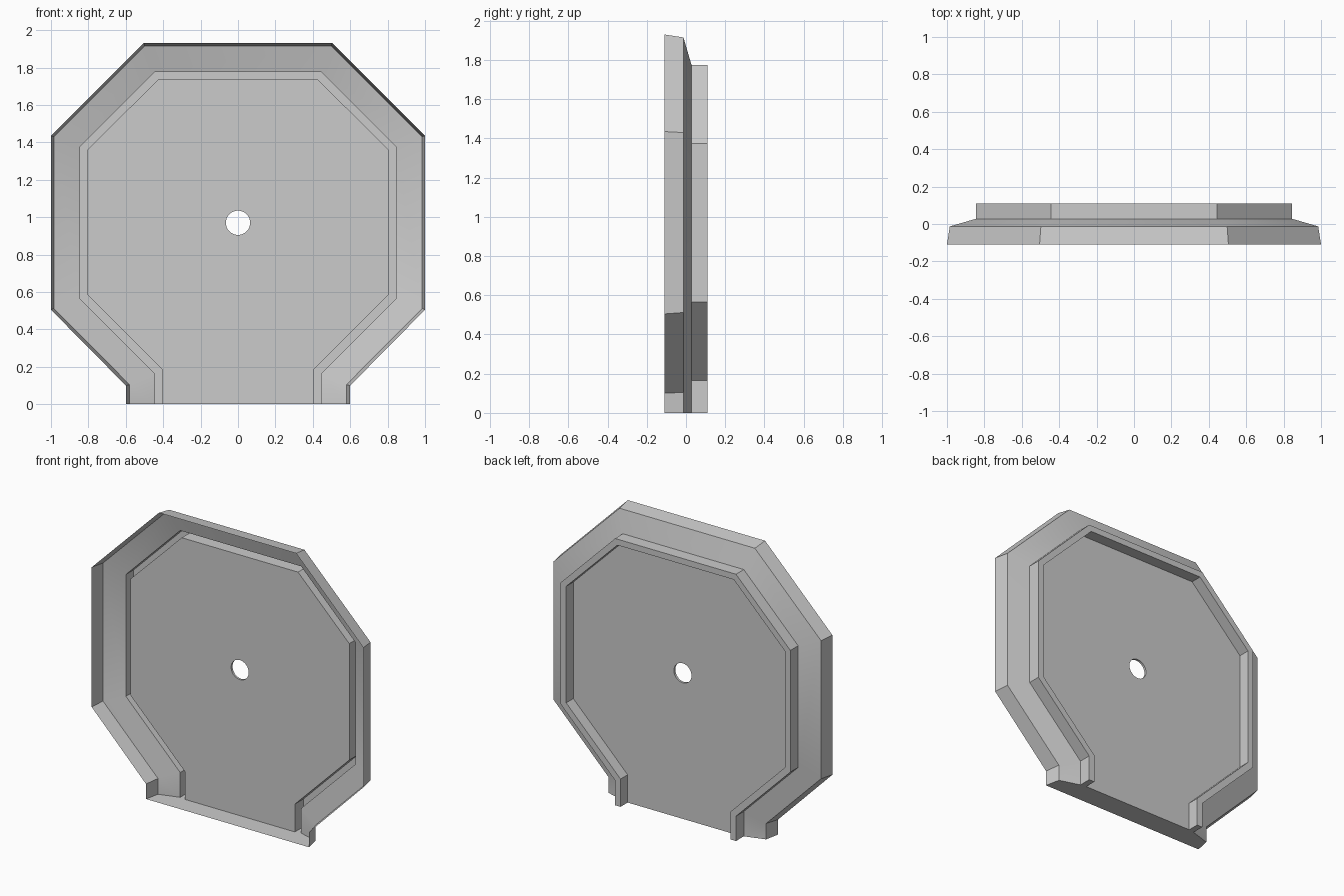
import bpy, bmesh, math
from mathutils import Vector

if "Cube" in bpy.data.objects:
    bpy.data.objects.remove(bpy.data.objects["Cube"], do_unlink=True)

grey = bpy.data.materials.new("plain_grey")
grey.use_nodes = True
grey.diffuse_color = (0.6, 0.6, 0.6, 1)
grey.node_tree.nodes["Principled BSDF"].inputs["Base Color"].default_value = (0.6, 0.6, 0.6, 1)


def outline(foot, knee, side, low, high, shoulder, top):
    """Open octagon from the left foot over the top to the right foot, as (x, z)."""
    half = [(foot, 0), (foot, knee), (side, low), (side, high), (shoulder, top)]
    return half + [(-x, z) for x, z in reversed(half)]


def finish(name, bm):
    bmesh.ops.recalc_face_normals(bm, faces=bm.faces)
    mesh = bpy.data.meshes.new(name)
    bm.to_mesh(mesh)
    bm.free()
    mesh.materials.append(grey)
    ob = bpy.data.objects.new(name, mesh)
    bpy.context.collection.objects.link(ob)
    bpy.ops.object.select_all(action='DESELECT')
    ob.select_set(True)
    bpy.context.view_layer.objects.active = ob
    bpy.ops.object.shade_smooth_by_angle(angle=math.radians(30))
    return ob


rim_front = outline(0.6, 0.1, 1.0, 0.505, 1.435, 0.505, 1.93)
rim_back = outline(0.58, 0.105, 0.985, 0.512, 1.43, 0.498, 1.915)
ridge_outer = outline(0.445, 0.165, 0.845, 0.565, 1.375, 0.445, 1.775)
ridge_inner = outline(0.405, 0.185, 0.805, 0.585, 1.36, 0.428, 1.735)
plate_front, plate_back = 0.02, 0.035

# Thin folded shell: rim, sloping flange and hollow back ridge
bm = bmesh.new()
sections = [(rim_front, -0.11), (rim_back, -0.013), (ridge_outer, 0.028),
            (ridge_outer, 0.11), (ridge_inner, 0.11), (ridge_inner, plate_back)]
rings = [[bm.verts.new((x, y, z)) for x, z in pts] for pts, y in sections]
for a, b in zip(rings, rings[1:]):
    for i in range(len(a) - 1):
        bm.faces.new((a[i], a[i + 1], b[i + 1], b[i]))
# Floor joining the two feet
bm.faces.new([r[0] for r in rings] + [r[-1] for r in reversed(rings)])
finish("folded_shell", bm)

# Centre plate with a round hole
bm = bmesh.new()
hole = [(0.065 * math.cos(math.tau * i / 32), 0.97 + 0.065 * math.sin(math.tau * i / 32))
        for i in range(32)]
edges = []
for loop in (ridge_inner, hole):
    vs = [bm.verts.new((x, plate_front, z)) for x, z in loop]
    edges += [bm.edges.new((vs[i - 1], vs[i])) for i in range(len(vs))]
bmesh.ops.triangle_fill(bm, edges=edges, use_beauty=True, normal=Vector((0, -1, 0)))
ext = bmesh.ops.extrude_face_region(bm, geom=bm.faces[:], use_keep_orig=True)
moved = [g for g in ext["geom"] if isinstance(g, bmesh.types.BMVert)]
bmesh.ops.translate(bm, verts=moved, vec=(0, plate_back - plate_front, 0))
finish("centre_plate", bm)
